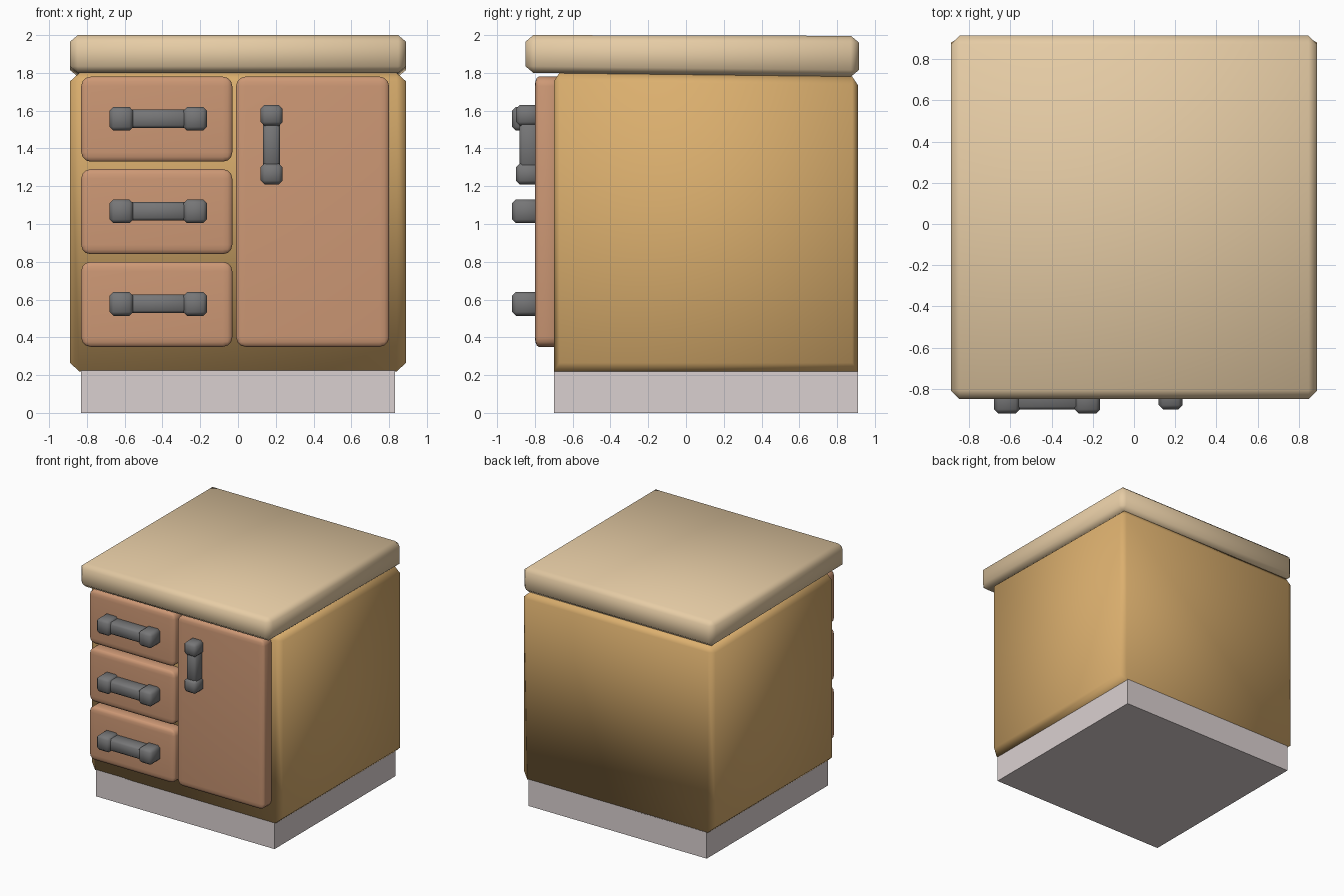
import bpy, bmesh
from mathutils import Vector

if "Cube" in bpy.data.objects:
    bpy.data.objects.remove(bpy.data.objects["Cube"])


def material(name, rgb):
    lin = [((c / 255 + 0.055) / 1.055) ** 2.4 for c in rgb]
    m = bpy.data.materials.new(name)
    m.diffuse_color = (*lin, 1)
    m.use_nodes = True
    m.node_tree.nodes["Principled BSDF"].inputs["Base Color"].default_value = m.diffuse_color
    return m


TOP = material("pale worktop", (230, 204, 165))
WOOD = material("golden wood", (219, 175, 110))
FRONT = material("brown front", (205, 152, 117))
METAL = material("grey metal", (118, 118, 119))
PLINTH = material("light plinth", (218, 208, 208))


def box(name, lo, hi, mat, bevel=None, seg=1, keep=lambda e: True, tweak=None):
    """Box from corner to corner; bevel gives the rounding size per axis."""
    lo, hi = Vector(lo), Vector(hi)
    b = Vector(bevel or (1, 1, 1))
    bm = bmesh.new()
    bmesh.ops.create_cube(bm, size=1)
    for v in bm.verts:
        v.co = Vector([v.co[i] * (hi[i] - lo[i]) / b[i] for i in range(3)])
    if bevel:
        bmesh.ops.bevel(bm, geom=[e for e in bm.edges if keep(e)], offset=1,
                        offset_type='OFFSET', segments=seg, profile=0.5, affect='EDGES')
    mid = (lo + hi) / 2
    for v in bm.verts:
        v.co = Vector([v.co[i] * b[i] + mid[i] for i in range(3)])
        if tweak:
            tweak(v)
    for f in bm.faces:
        f.smooth = bool(bevel)
    me = bpy.data.meshes.new(name)
    bm.to_mesh(me)
    bm.free()
    me.materials.append(mat)
    ob = bpy.data.objects.new(name, me)
    bpy.context.collection.objects.link(ob)
    return ob


def handle(name, x, z, half, end, wide, depth, vertical=False):
    """Bar between two chunky end blocks, lying along x or z."""
    def part(label, a0, a1, w, d, bev):
        if vertical:
            lo, hi = (x - w, -0.80 - d, z + a0), (x + w, -0.77, z + a1)
        else:
            lo, hi = (x + a0, -0.80 - d, z - w), (x + a1, -0.77, z + w)
        box(name + label, lo, hi, METAL, (bev, bev, bev))
    part("_bar", -half + end * 0.6, half - end * 0.6, wide * 0.78, depth - 0.018, 0.015)
    part("_end_a", -half, -half + end, wide, depth, 0.02)
    part("_end_b", half - end, half, wide, depth, 0.02)


# plinth
box("plinth", (-0.83, -0.70, 0), (0.83, 0.91, 0.225), PLINTH)


# slight backward slope shared by cabinet top and worktop underside
def slope(amount, above):
    def f(v):
        if v.co.z > above:
            v.co.z -= amount * (v.co.y + 0.7) / 1.6
    return f


# cabinet body: bottom front and back edges stay square over the plinth
def not_bottom_x(e):
    a, b = (v.co for v in e.verts)
    return not (a.z < 0 and b.z < 0 and abs(a.y - b.y) < 1e-4)


box("cabinet_body", (-0.89, -0.70, 0.22), (0.89, 0.91, 1.80), WOOD,
    (0.05, 0.03, 0.045), keep=not_bottom_x, tweak=slope(0.02, 1.0))


# worktop
def top_slope(v):
    v.co.z -= (0.004 if v.co.z > 1.9 else 0.02) * max(0, v.co.y + 0.7) / 1.6


box("worktop", (-0.89, -0.85, 1.80), (0.89, 0.915, 2.0), TOP,
    (0.042, 0.042, 0.035), tweak=top_slope)

# drawers with handles
for i in range(3):
    z = 0.575 + 0.49 * i
    box(f"drawer_{i + 1}", (-0.83, -0.80, z - 0.225), (-0.03, -0.66, z + 0.225),
        FRONT, (0.05, 0.02, 0.05), seg=3)
    handle(f"drawer_handle_{i + 1}", -0.422, z + 0.002 - 0.02 * (z < 0) , 0.258, 0.125, 0.063, 0.12)

# door with handle
box("door", (-0.01, -0.80, 0.35), (0.80, -0.66, 1.78), FRONT, (0.05, 0.02, 0.05), seg=3)
handle("door_handle", 0.178, 1.42, 0.21, 0.11, 0.058, 0.10, vertical=True)
